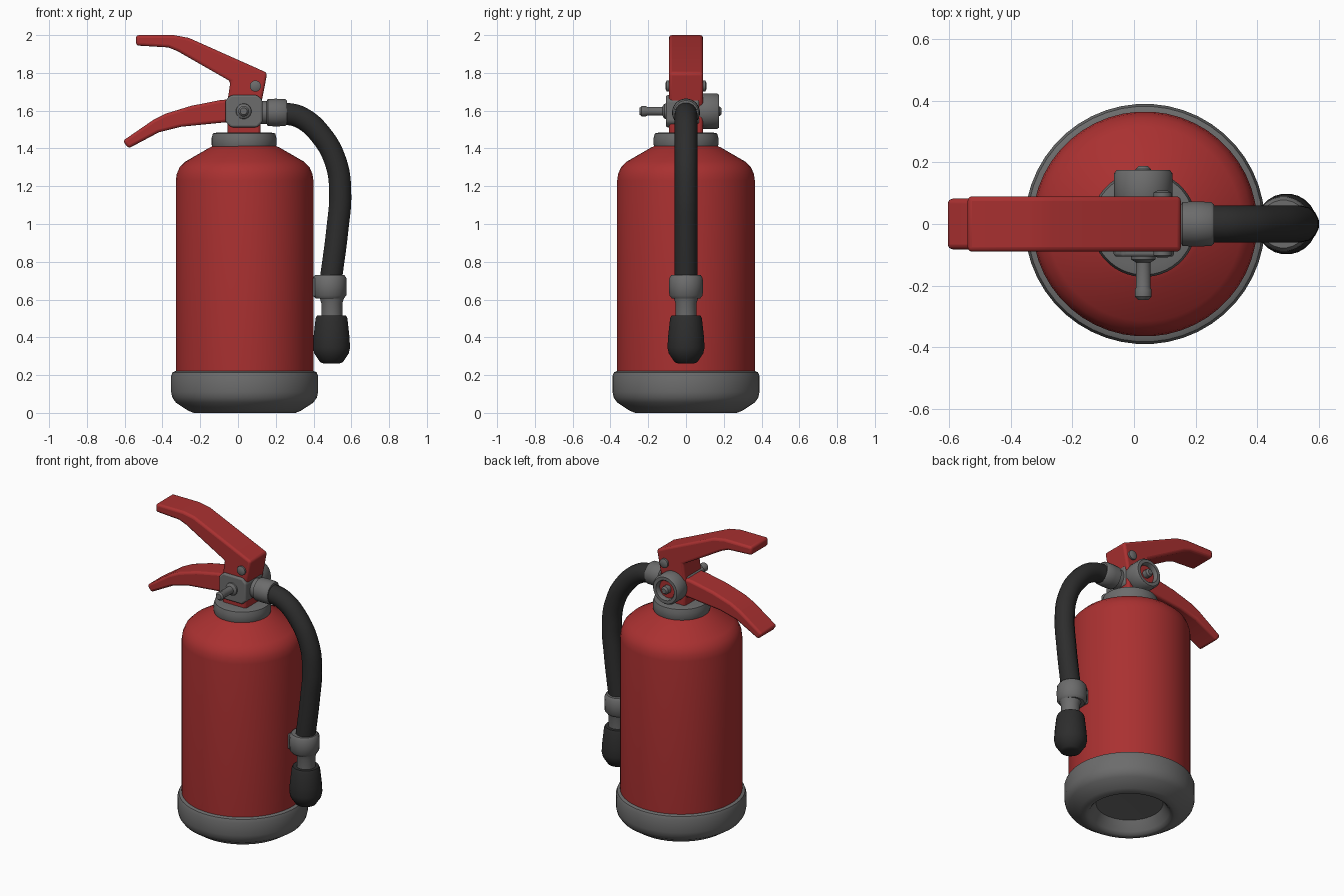
import bpy, bmesh, math
from mathutils import Vector, Matrix

if "Cube" in bpy.data.objects:
    bpy.data.objects.remove(bpy.data.objects["Cube"])

CX = 0.035  # axis of the tank


def material(name, rgb):
    m = bpy.data.materials.new(name)
    m.diffuse_color = (*rgb, 1)
    m.use_nodes = True
    m.node_tree.nodes["Principled BSDF"].inputs["Base Color"].default_value = m.diffuse_color
    return m


RED = material("red paint", (0.40, 0.030, 0.030))
GREY = material("grey metal", (0.150, 0.150, 0.150))
BLACK = material("black rubber", (0.026, 0.026, 0.026))


def finish(name, bm, mat, bevel=0.0, angle=40):
    bmesh.ops.recalc_face_normals(bm, faces=bm.faces)
    me = bpy.data.meshes.new(name)
    bm.to_mesh(me)
    bm.free()
    me.materials.append(mat)
    ob = bpy.data.objects.new(name, me)
    bpy.context.collection.objects.link(ob)
    bpy.ops.object.select_all(action='DESELECT')
    ob.select_set(True)
    bpy.context.view_layer.objects.active = ob
    if bevel:
        b = ob.modifiers.new("bevel", 'BEVEL')
        b.width, b.segments, b.limit_method = bevel, 3, 'ANGLE'
        b.angle_limit = math.radians(35)
    bpy.ops.object.shade_smooth_by_angle(angle=math.radians(angle))
    return ob


def lathe(name, profile, mat, origin=(0, 0, 0), axis=(0, 0, 1), n=48, bevel=0.0):
    """Spin (radius, height) points about an axis; radius 0 closes the end."""
    bm = bmesh.new()
    rot = Vector((0, 0, 1)).rotation_difference(Vector(axis)).to_matrix().to_4x4()
    rings = []
    for r, h in profile:
        if r == 0:
            rings.append([bm.verts.new((0, 0, h))] * n)
        else:
            rings.append([bm.verts.new((r * math.cos(2 * math.pi * (i + .5) / n),
                                        r * math.sin(2 * math.pi * (i + .5) / n), h))
                          for i in range(n)])
    for a, b in zip(rings, rings[1:]):
        for i in range(n):
            j = (i + 1) % n
            bm.faces.new(list(dict.fromkeys((a[i], a[j], b[j], b[i]))))
    bm.transform(Matrix.Translation(origin) @ rot)
    return finish(name, bm, mat, bevel)


def extrude(name, outline, y0, y1, mat, bevel=0.015):
    """Extrude an (x, z) outline along y."""
    bm = bmesh.new()
    f = bm.faces.new([bm.verts.new((x, y0, z)) for x, z in outline])
    g = bmesh.ops.extrude_face_region(bm, geom=[f])
    vs = [v for v in g["geom"] if isinstance(v, bmesh.types.BMVert)]
    bmesh.ops.translate(bm, verts=vs, vec=(0, y1 - y0, 0))
    return finish(name, bm, mat, bevel)


# Tank with rounded shoulder
lathe("tank", [(0, 0.10), (0.36, 0.10), (0.365, 0.22), (0.365, 1.23), (0.36, 1.265),
               (0.345, 1.30), (0.315, 1.33), (0.185, 1.405), (0.15, 1.42), (0, 1.42)],
      RED, (CX, 0, 0))

# Foot ring with hollow underside
lathe("base_ring", [(0, 0.09), (0.20, 0.08), (0.235, 0.02), (0.25, 0.004), (0.27, 0),
                    (0.30, 0.012), (0.365, 0.055), (0.383, 0.08), (0.39, 0.11),
                    (0.39, 0.195), (0.382, 0.215), (0.365, 0.222), (0.35, 0.222)],
      GREY, (CX, 0, 0))

# Neck collar
lathe("collar", [(0, 1.40), (0.165, 1.40), (0.172, 1.42), (0.172, 1.455),
                 (0.165, 1.48), (0.14, 1.485), (0, 1.485)], GREY, (0.032, 0, 0))

# Valve housing and levers
extrude("valve_housing", [(-0.055, 1.47), (0.12, 1.47), (0.12, 1.66), (-0.055, 1.66)],
        -0.09, 0.09, RED)
extrude("upper_lever", [(-0.54, 2.0), (-0.54, 1.945), (-0.37, 1.935), (-0.32, 1.915),
                        (-0.04, 1.755), (-0.06, 1.62), (0.12, 1.62), (0.155, 1.80),
                        (-0.26, 1.985), (-0.34, 2.0)], -0.09, 0.09, RED)
extrude("lower_lever", [(0.0, 1.665), (-0.10, 1.655), (-0.25, 1.625), (-0.38, 1.585),
                        (-0.45, 1.55), (-0.61, 1.44), (-0.58, 1.40), (-0.42, 1.485),
                        (-0.30, 1.515), (-0.05, 1.54), (0.0, 1.54)], -0.082, 0.082, RED)

# Lever rivets, one per side
for side in (-1, 1):
    lathe("lever_rivet", [(0.03, 0), (0.03, 0.102), (0.018, 0.108), (0, 0.108)], GREY,
          (0.092, 0, 1.73), (0, side, 0), 12)

# Grey valve block: chamfered plate with an arm for the hose
x0, x1, z0, z1, c = -0.066, 0.13, 1.512, 1.682, 0.028
extrude("valve_block", [(x0 + c, z0), (x1 - c, z0), (x1, z0 + c), (x1, z1 - c),
                        (x1 - c, z1), (x0 + c, z1), (x0, z1 - c), (x0, z0 + c)],
        -0.106, 0.07, GREY, 0.01)

# Pressure gauge at the back: rim, red dial and centre knob
G = (0.03, 0, 1.597)
lathe("gauge_rim", [(0, 0.06), (0.088, 0.06), (0.095, 0.075), (0.095, 0.165),
                    (0.086, 0.176), (0.066, 0.176), (0.060, 0.168), (0.060, 0.14),
                    (0, 0.14)], GREY, G, (0, 1, 0), 32)
lathe("gauge_dial", [(0.059, 0.139), (0.059, 0.147), (0, 0.147)], RED, G, (0, 1, 0), 32)
lathe("gauge_knob", [(0.026, 0.14), (0.026, 0.178), (0.016, 0.188), (0, 0.188)],
      GREY, G, (0, 1, 0), 12)

# Safety pin at the front
lathe("safety_pin", [(0.042, 0.10), (0.040, 0.115), (0.024, 0.125), (0.024, 0.205),
                     (0.028, 0.215), (0.028, 0.235), (0.018, 0.246), (0, 0.246)],
      GREY, (0.03, 0, 1.597), (0, -1, 0), 16)

# Hose connector
lathe("hose_connector", [(0, 0.08), (0.062, 0.08), (0.062, 0.152), (0.072, 0.158),
                         (0.074, 0.20), (0.072, 0.25), (0.064, 0.26), (0, 0.26)],
      GREY, (0, 0, 1.59), (1, 0, 0), 24)

# Bent hose
cu = bpy.data.curves.new("hose", 'CURVE')
cu.dimensions = '3D'
cu.bevel_depth, cu.bevel_resolution, cu.resolution_u = 0.06, 5, 10
cu.use_fill_caps = True
sp = cu.splines.new('BEZIER')
path = [(0.23, 1.588), (0.33, 1.565), (0.44, 1.47), (0.52, 1.32), (0.541, 1.16),
        (0.527, 0.98), (0.488, 0.68)]
sp.bezier_points.add(len(path) - 1)
for p, (x, z) in zip(sp.bezier_points, path):
    p.co = (x, 0, z)
    p.handle_left_type = p.handle_right_type = 'AUTO'
cu.materials.append(BLACK)
hose = bpy.data.objects.new("hose", cu)
bpy.context.collection.objects.link(hose)

# Hose clamp, its bracket to the tank, and the nozzle stem
lathe("hose_clamp", [(0, 0.605), (0.075, 0.605), (0.089, 0.622), (0.091, 0.67),
                     (0.089, 0.715), (0.078, 0.73), (0, 0.73)], GREY, (0.485, 0, 0), n=24)
extrude("clamp_bracket", [(0.37, 0.615), (0.46, 0.615), (0.46, 0.715), (0.37, 0.715)],
        -0.045, 0.045, GREY, 0.01)
lathe("nozzle_stem", [(0, 0.49), (0.056, 0.49), (0.056, 0.58), (0.066, 0.612), (0, 0.612)],
      GREY, (0.497, 0, 0), n=24)

# Nozzle
lathe("nozzle", [(0, 0.262), (0.045, 0.262), (0.062, 0.27), (0.092, 0.315), (0.099, 0.345),
                 (0.096, 0.40), (0.085, 0.50), (0.078, 0.515), (0, 0.515)],
      BLACK, (0.495, 0, 0), n=24)
